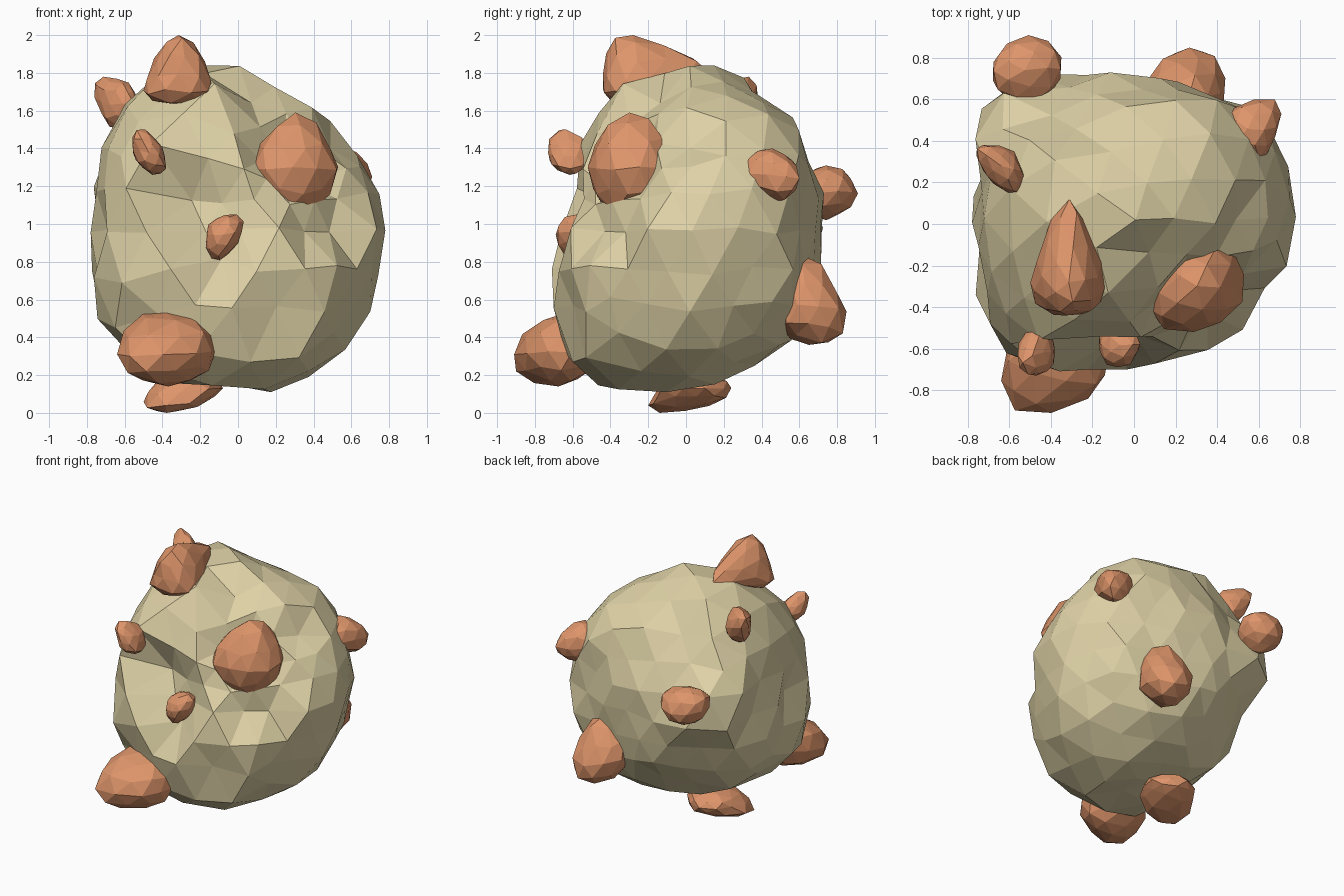
import bpy
import bmesh
import random
from mathutils import Vector

random.seed(7)

cube = bpy.data.objects.get("Cube")
if cube:
    bpy.data.objects.remove(cube, do_unlink=True)


def make_material(name, colour):
    material = bpy.data.materials.new(name)
    material.use_nodes = True
    material.diffuse_color = (*colour, 1)
    shader = next(n for n in material.node_tree.nodes if n.type == "BSDF_PRINCIPLED")
    shader.inputs["Base Color"].default_value = (*colour, 1)
    shader.inputs["Roughness"].default_value = 0.9
    return material


SAND = make_material("sand stone", (0.73, 0.64, 0.38))
CLAY = make_material("orange clay", (0.73, 0.3, 0.145))


def random_offset(amount):
    return Vector([random.uniform(-amount, amount) for _ in range(3)])


def fit_to_box(verts, low, high):
    """Stretch the vertices so that they exactly fill a box."""
    for axis in range(3):
        values = [v.co[axis] for v in verts]
        start, span = min(values), max(values) - min(values)
        for v in verts:
            ratio = (v.co[axis] - start) / span
            v.co[axis] = low[axis] + ratio * (high[axis] - low[axis])


def faceted_ball(name, subdivisions, deform, low, high, material):
    """Flat-shaded ball whose unit directions are reshaped by a function."""
    bm = bmesh.new()
    bmesh.ops.create_icosphere(bm, subdivisions=subdivisions, radius=1)
    for v in bm.verts:
        v.co = deform(v.co.normalized())
    fit_to_box(bm.verts, low, high)
    bmesh.ops.recalc_face_normals(bm, faces=bm.faces)
    mesh = bpy.data.meshes.new(name)
    bm.to_mesh(mesh)
    bm.free()
    mesh.materials.append(material)
    obj = bpy.data.objects.new(name, mesh)
    bpy.context.collection.objects.link(obj)
    return obj


# Boulder: landmark points on its surface steer the radius in each direction
CENTRE = Vector((0, 0, 0.95))
LANDMARKS = [
    # right flank
    (.78, .2, .9), (.77, -.15, .85), (.62, -.34, .65), (.53, -.52, .52),
    (.63, .51, .83), (.69, .2, 1.35), (.63, 0, .34),
    # front, with the groove and the hollow
    (.15, -.67, .6), (-.1, -.56, .95), (-.38, -.71, .6), (-.72, -.58, .65),
    (.05, -.7, .31), (.24, -.5, .14), (-.59, -.68, 1.05), (-.2, -.49, 1.08),
    (-.15, -.56, 1.35), (-.53, -.67, 1.3), (.25, -.27, 1.3),
    (.45, -.38, 1), (.53, -.06, 1.4), (-.5, -.5, 1.55),
    # left flank
    (-.76, -.2, .9), (-.78, .1, 1.2), (-.77, .3, .9), (-.77, .59, 1.05),
    (-.66, 0, .37), (-.79, -.32, .57), (-.67, .1, 1.6),
    # back
    (-.2, .73, 1.1), (.08, .72, 1), (-.3, .58, 1.4), (.3, .65, .85),
    (.35, .44, 1.57), (0, .43, .26), (-.4, .58, .6), (.48, .42, .4),
    # crown
    (-.15, .08, 1.84), (.18, .12, 1.77), (-.32, -.38, 1.68), (.38, .1, 1.66),
    (-.5, .12, 1.78), (-.15, .44, 1.67), (.2, -.14, 1.6),
    # underside
    (.25, -.2, .11), (-.1, .05, .13), (-.3, -.56, .19), (-.4, .05, .2),
    (-.53, -.6, .28),
]
rays = [Vector(p) - CENTRE for p in LANDMARKS]
rays = [(r.normalized(), r.length) for r in rays]


def boulder_shape(direction):
    total = weight_sum = 0
    for ray, length in rays:
        weight = 1 / ((direction - ray).length_squared + 0.01) ** 2.7
        total += weight * length
        weight_sum += weight
    radius = total / weight_sum + random.uniform(-0.012, 0.012)
    return direction * radius + random_offset(0.018)


faceted_ball("boulder", 3, boulder_shape,
             (-.78, -.71, .11), (.78, .73, 1.84), SAND)


# Lumps: knobbly pebbles set into the boulder, pulled out along some vectors
def add_lump(name, low, high, *pulls):
    pulls = [Vector(p) for p in pulls]

    def shape(direction):
        point = direction * random.uniform(0.94, 1.06) + random_offset(0.04)
        for pull in pulls:
            point += pull * max(0, direction.dot(pull.normalized())) ** 2
        return point

    return faceted_ball(name, 2, shape, low, high, CLAY)


add_lump("crown_lump", (-.5, -.44, 1.63), (-.13, .12, 2),
         (0, -.2, .9), (0, .9, .1), (.5, -.2, -.5), (-.5, -.2, -.5))
add_lump("large_front_lump", (.08, -.52, 1.02), (.53, -.1, 1.59),
         (.2, .2, 0), (-.2, -.2, 0), (0, .15, .2))
add_lump("small_front_lump", (-.17, -.69, .81), (.03, -.47, 1.05),
         (-.2, 0, -.5), (.4, 0, .3))
add_lump("upper_front_lump", (-.56, -.73, 1.26), (-.38, -.5, 1.5),
         (-.4, -.2, .7), (.4, 0, -.5))
add_lump("lower_front_lump", (-.64, -.91, .14), (-.12, -.46, .53),
         (-.2, -.4, -.1), (-.1, .2, .3))
add_lump("underside_lump", (-.5, -.2, 0), (-.08, .24, .22), (-.4, -.5, -.7))
add_lump("shoulder_lump", (-.76, .15, 1.5), (-.52, .38, 1.78),
         (-.7, .5, .4), (.4, -.5, 0))
add_lump("right_lump", (.42, .31, 1.12), (.71, .6, 1.4),
         (.4, .4, -.1), (.1, -.4, .1))
add_lump("upper_back_lump", (-.68, .58, 1.02), (-.35, .91, 1.31),
         (-.25, 0, .2), (.2, .1, .1))
add_lump("lower_back_lump", (.06, .46, .36), (.44, .85, .84),
         (.1, .4, -.2), (0, -.2, .4))
